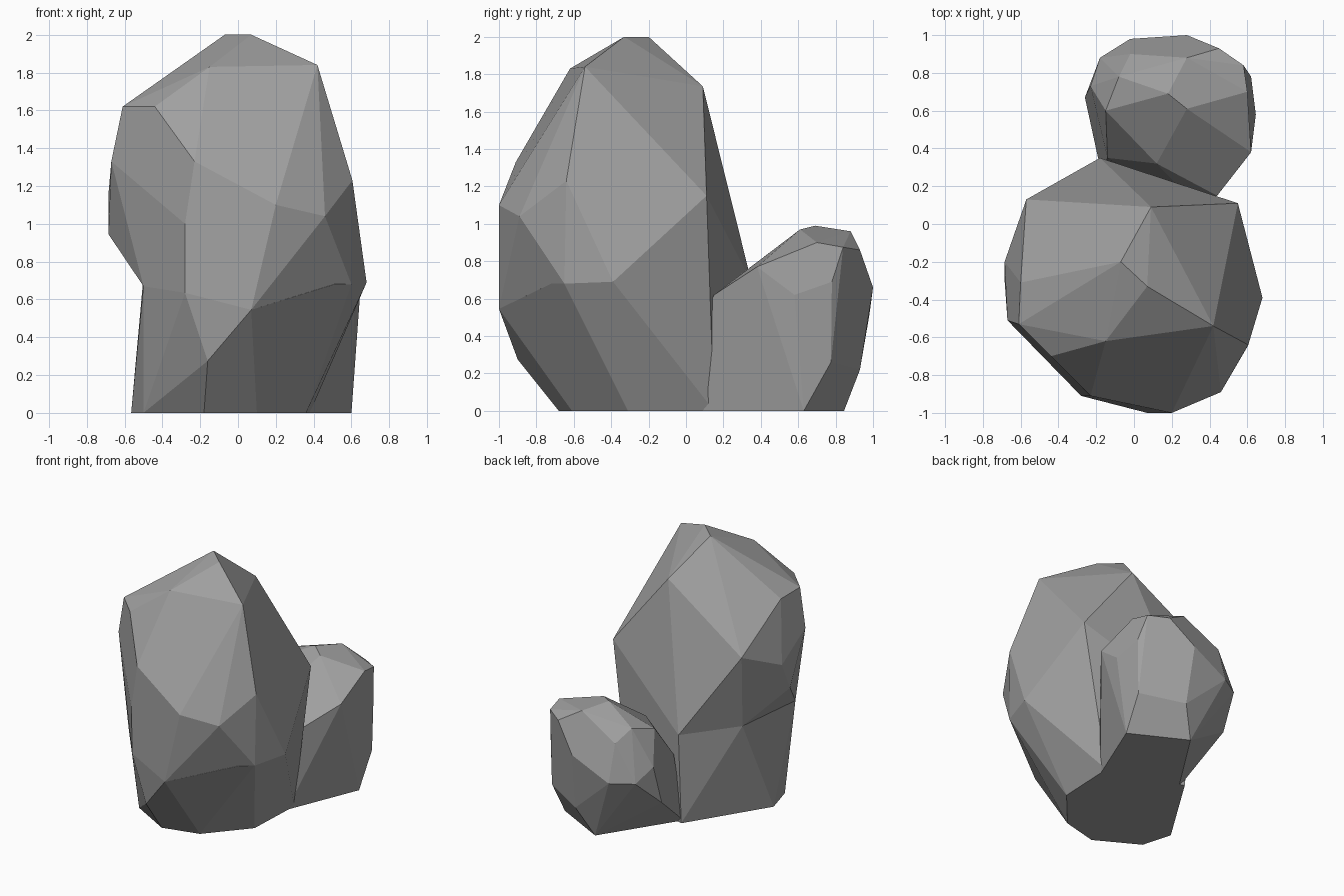
import bpy
import bmesh
import math

# Remove the default cube only
default_cube = bpy.data.objects.get("Cube")
if default_cube:
    bpy.data.objects.remove(default_cube, do_unlink=True)


def make_material(name, colour):
    """One flat colour, visible in both viewport and render."""
    material = bpy.data.materials.new(name)
    material.use_nodes = True
    material.diffuse_color = colour
    shader = material.node_tree.nodes["Principled BSDF"]
    shader.inputs["Base Color"].default_value = colour
    shader.inputs["Roughness"].default_value = 0.9
    return material


def chiselled_rock(name, material, *corner_rings):
    """Wrap rings of corner points in a convex, flat-faceted stone."""
    mesh = bpy.data.meshes.new(name)
    bm = bmesh.new()
    for ring in corner_rings:
        for corner in ring:
            bm.verts.new(corner)

    # Wrap the corners and drop any that fall inside
    hull = bmesh.ops.convex_hull(bm, input=bm.verts[:])
    leftover = {item for key in ("geom_interior", "geom_unused")
                for item in hull[key] if isinstance(item, bmesh.types.BMVert)}
    bmesh.ops.delete(bm, geom=list(leftover), context="VERTS")

    # Merge nearly flat neighbours into broad chiselled facets
    bmesh.ops.dissolve_limit(bm, angle_limit=math.radians(9),
                             verts=bm.verts[:], edges=bm.edges[:])
    bmesh.ops.recalc_face_normals(bm, faces=bm.faces[:])
    for face in bm.faces:
        face.smooth = False
    bm.to_mesh(mesh)
    bm.free()

    mesh.materials.append(material)
    rock = bpy.data.objects.new(name, mesh)
    bpy.context.scene.collection.objects.link(rock)
    return rock


stone_grey = make_material("stone grey", (0.35, 0.35, 0.35, 1.0))

# Tall boulder: slanted crown, broad shoulders, widest belt
crown = [
    (-.07, -.2, 2), (.07, -.33, 2), (.42, -.54, 1.84), (.09, .09, 1.735),
    (-.15, -.62, 1.83), (-.44, -.7, 1.62), (-.61, -.53, 1.62),
    (-.6, -.31, 1.61),
]
shoulders = [
    (.26, -.8, 1.48), (.55, -.4, 1.38), (.42, .11, 1.33), (-.57, .13, 1.31),
    (-.23, -.91, 1.33), (-.67, -.51, 1.33), (.605, -.64, 1.23),
    (.55, .11, 1.15), (-.685, -.2, 1.16),
]
belt = [
    (.2, -1, 1.1), (.46, -.89, 1.04), (-.28, -.91, 1), (-.685, -.3, .945),
]

# Waist corners are shared by the upper boulder and its foot
waist = [
    (.68, -.39, .69), (.51, -.72, .68), (.6, -.65, .68), (.07, -1, .545),
    (-.28, -.9, .635), (-.5, -.63, .67), (-.5, .02, .72), (-.18, .35, .69),
]
foot = [
    (-.16, -.9, .275), (-.18, -.68, 0), (.1, -.61, 0), (.36, -.31, 0),
    (.38, .15, 0), (-.19, .33, 0), (-.565, -.27, 0), (-.5, -.5, 0),
]
boulder_back_corner = [(.55, .11, 1.15)]

chiselled_rock("tall_boulder_upper", stone_grey, crown, shoulders, belt, waist)
chiselled_rock("tall_boulder_foot", stone_grey,
               waist, foot, boulder_back_corner)

# Small boulder: its front is buried in the back of the tall one
cap = [
    (.18, .69, .99), (.28, .61, .97), (.28, .88, .96), (.6, .7, .9),
    (.58, .84, .875), (.45, .93, .86), (-.08, .78, .88), (-.02, .9, .79),
    (-.15, .6, .83), (.2, .38, .77), (.62, .38, .77), (.12, .32, .75),
]
sides = [
    (.62, .78, .69), (.28, 1, .66), (-.02, .98, .51), (-.18, .88, .51),
    (-.23, .73, .6), (.645, .58, .62), (.63, .61, .465), (.54, .38, .41),
    (.44, .15, .62), (.37, .06, .43), (-.14, .35, .53), (-.26, .67, .31),
    (.61, .775, .26), (.3, .93, .22),
]
base = [
    (.6, .63, 0), (.19, .845, 0), (.06, .63, 0), (.37, .07, 0),
    (-.175, .28, 0),
]
chiselled_rock("small_boulder", stone_grey, cap, sides, base)
